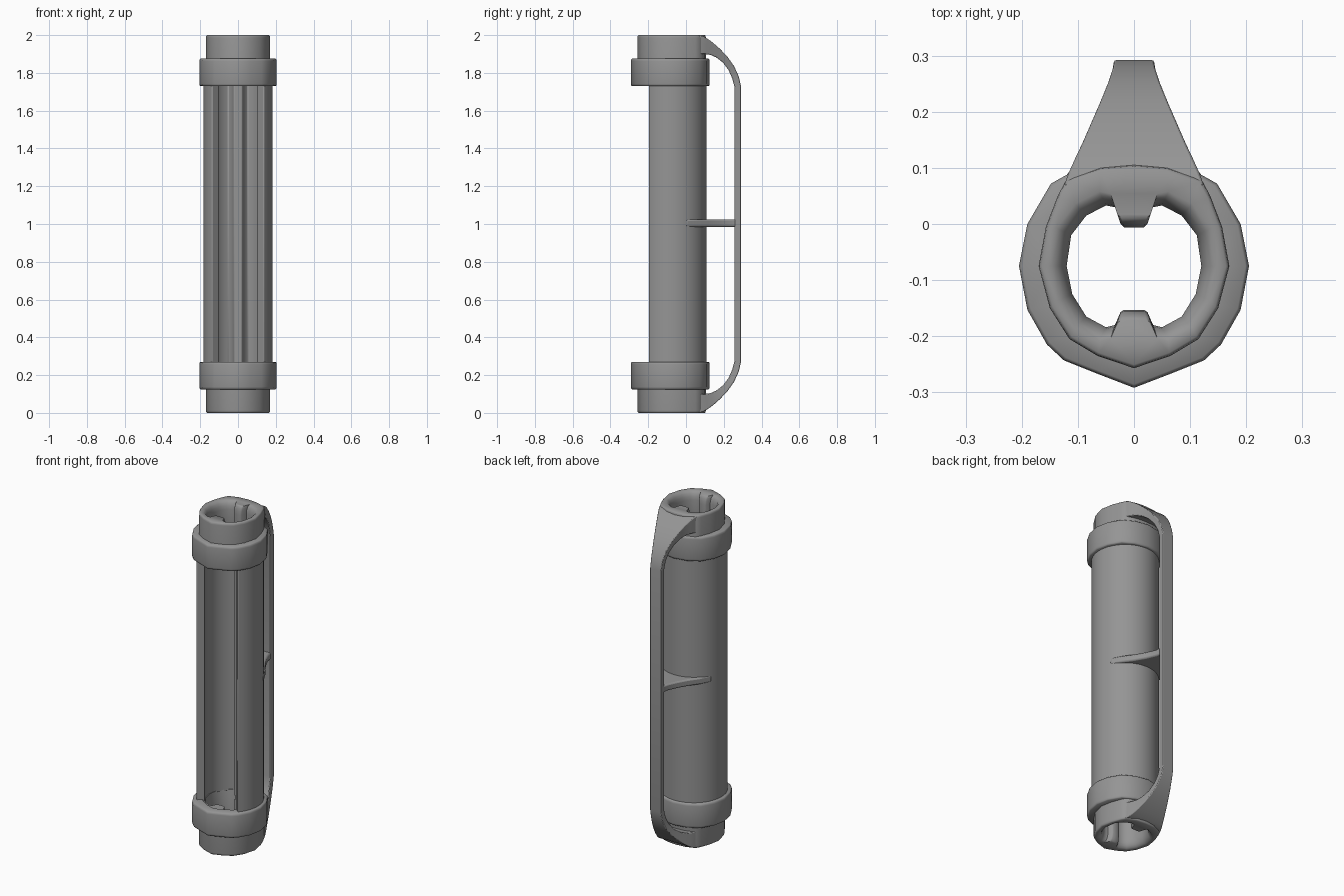
import bpy, bmesh, math

if "Cube" in bpy.data.objects:
    bpy.data.objects.remove(bpy.data.objects["Cube"])

CY = -0.075  # y of the tube axis

# Dark grey for every part
grey = bpy.data.materials.new("dark_grey")
grey.diffuse_color = (.3, .3, .3, 1)
grey.use_nodes = True
grey.node_tree.nodes["Principled BSDF"].inputs["Base Color"].default_value = grey.diffuse_color


def finish(bm, name, bevel=0.0, angle=40):
    bmesh.ops.recalc_face_normals(bm, faces=bm.faces)
    me = bpy.data.meshes.new(name)
    bm.to_mesh(me)
    bm.free()
    me.materials.append(grey)
    ob = bpy.data.objects.new(name, me)
    bpy.context.collection.objects.link(ob)
    if bevel:
        m = ob.modifiers.new("bevel", 'BEVEL')
        m.width, m.segments, m.limit_method = bevel, 2, 'ANGLE'
        m.angle_limit = math.radians(40)
    bpy.ops.object.select_all(action='DESELECT')
    ob.select_set(True)
    bpy.context.view_layer.objects.active = ob
    bpy.ops.object.shade_smooth_by_angle(angle=math.radians(angle))
    return ob


def mirror(half):
    """Closed outline from its right half, listed front to back."""
    return half + [(-x, y) for x, y in reversed(half) if x > 1e-6]


def wall(bm, outline, levels):
    """Stack scaled copies of an outline; return the bottom and top edge loops."""
    rings = [[bm.verts.new((x * s, CY + (y - CY) * s, z)) for x, y in outline]
             for z, s in levels]
    n = len(outline)
    for a, b in zip(rings, rings[1:]):
        for i in range(n):
            j = (i + 1) % n
            bm.faces.new((a[i], a[j], b[j], b[i]))
    return [[bm.edges.get((r[i], r[(i + 1) % n])) for i in range(n)]
            for r in (rings[0], rings[-1])]


def hollow(name, outer, inner, outer_levels, inner_levels, angle=48):
    bm = bmesh.new()
    o = wall(bm, outer, outer_levels)
    i = wall(bm, inner, inner_levels)
    for a, b in zip(o, i):
        bmesh.ops.triangle_fill(bm, edges=a + b, use_beauty=True)
    return finish(bm, name, angle=angle)


def prism(name, outline, z0, z1, bevel):
    bm = bmesh.new()
    for e in wall(bm, outline, [(z0, 1), (z1, 1)]):
        bmesh.ops.triangle_fill(bm, edges=e, use_beauty=True)
    return finish(bm, name, bevel)


def flip(levels):
    return [(2 - z, s) for z, s in reversed(levels)]


end_outer = mirror([(0, -.257), (.065, -.235), (.115, -.205), (.15, -.15), (.17, -.075),
                    (.157, -.005), (.136, .05), (.12, .08), (.06, .1), (0, .105)])
end_inner = mirror([(.018, -.153), (.024, -.157), (.034, -.18), (.05, -.184), (.085, -.165),
                    (.11, -.125), (.12, -.075), (.112, -.02), (.085, .015), (.05, .033),
                    (.034, .03), (.024, 0), (.018, -.006)])
collar_outer = mirror([(0, -.292), (.065, -.267), (.125, -.243), (.155, -.215), (.19, -.153),
                       (.205, -.075), (.19, 0), (.148, .072), (.08, .11), (0, .125)])
collar_inner = [(x * .88, CY + (y - CY) * .88) for x, y in end_outer]

# End rings with rounded mouths, and the collars around them
end_o = [(1.74, 1), (1.987, 1), (1.996, .99), (2.0, .965)]
end_i = [(1.74, 1.12), (1.85, 1), (1.95, 1), (1.97, 1.03), (1.985, 1.08), (1.995, 1.15),
         (2.0, 1.23)]
col_o = [(1.73, .97), (1.734, .99), (1.743, 1), (1.862, 1), (1.871, .99), (1.875, .97)]
col_i = [(1.73, 1), (1.875, 1)]
for tag, f in (("top", lambda v: v), ("bottom", flip)):
    hollow(tag + "_end_ring", end_outer, end_inner, f(end_o), f(end_i))
    hollow(tag + "_collar", collar_outer, collar_inner, f(col_o), f(col_i))

# Long half-open shell, slotted at the front, with an inner rib at the back
R, r, N = .184, .137, 30
a0 = math.radians(-42)


def arc(rad, start, stop, n):
    return [(rad * math.cos(t), CY + rad * math.sin(t))
            for t in (start + (stop - start) * k / n for k in range(n + 1))]


rib_a = math.atan2(.11, .045)
inner_right = arc(r, rib_a, a0, 12)          # from the rib to the slot
inner_left = [(-x, y) for x, y in reversed(inner_right)]
rib = [(-.034, .035), (-.022, -.004), (.022, -.004), (.034, .035)]
shell = arc(R, a0, math.pi - a0, N) + inner_left + rib + inner_right
prism("tube_shell", shell, .25, 1.75, .005)

# Handle: flared arms at both ends joined by a straight bar
# (outer y, outer z, inner y, inner z, half width)
upper = [(.068, 2.0, .06, 1.9, .125), (.09, 1.994, .085, 1.9, .117),
         (.115, 1.98, .105, 1.899, .106), (.145, 1.958, .13, 1.895, .092),
         (.18, 1.927, .16, 1.882, .077), (.22, 1.885, .195, 1.855, .060),
         (.255, 1.835, .225, 1.815, .046), (.28, 1.78, .245, 1.77, .038),
         (.292, 1.725, .258, 1.72, .036)]
path = upper + [(oy, 2 - oz, iy, 2 - iz, w) for oy, oz, iy, iz, w in reversed(upper)]
bm = bmesh.new()
secs = [[bm.verts.new(p) for p in ((w, oy, oz), (-w, oy, oz), (-w, iy, iz), (w, iy, iz))]
        for oy, oz, iy, iz, w in path]
for a, b in zip(secs, secs[1:]):
    for k in range(4):
        bm.faces.new((a[k], a[(k + 1) % 4], b[(k + 1) % 4], b[k]))
bm.faces.new(secs[0])
bm.faces.new(secs[-1])
finish(bm, "handle", .004)

# Middle brace between shell and handle
half = [(0, .08), (.1, .045), (.15, -.005), (.17, 0), (.134, .068), (.1, .115),
        (.065, .175), (.04, .23), (.034, .27), (0, .27)]
prism("middle_brace", mirror(half), .985, 1.025, .008)
